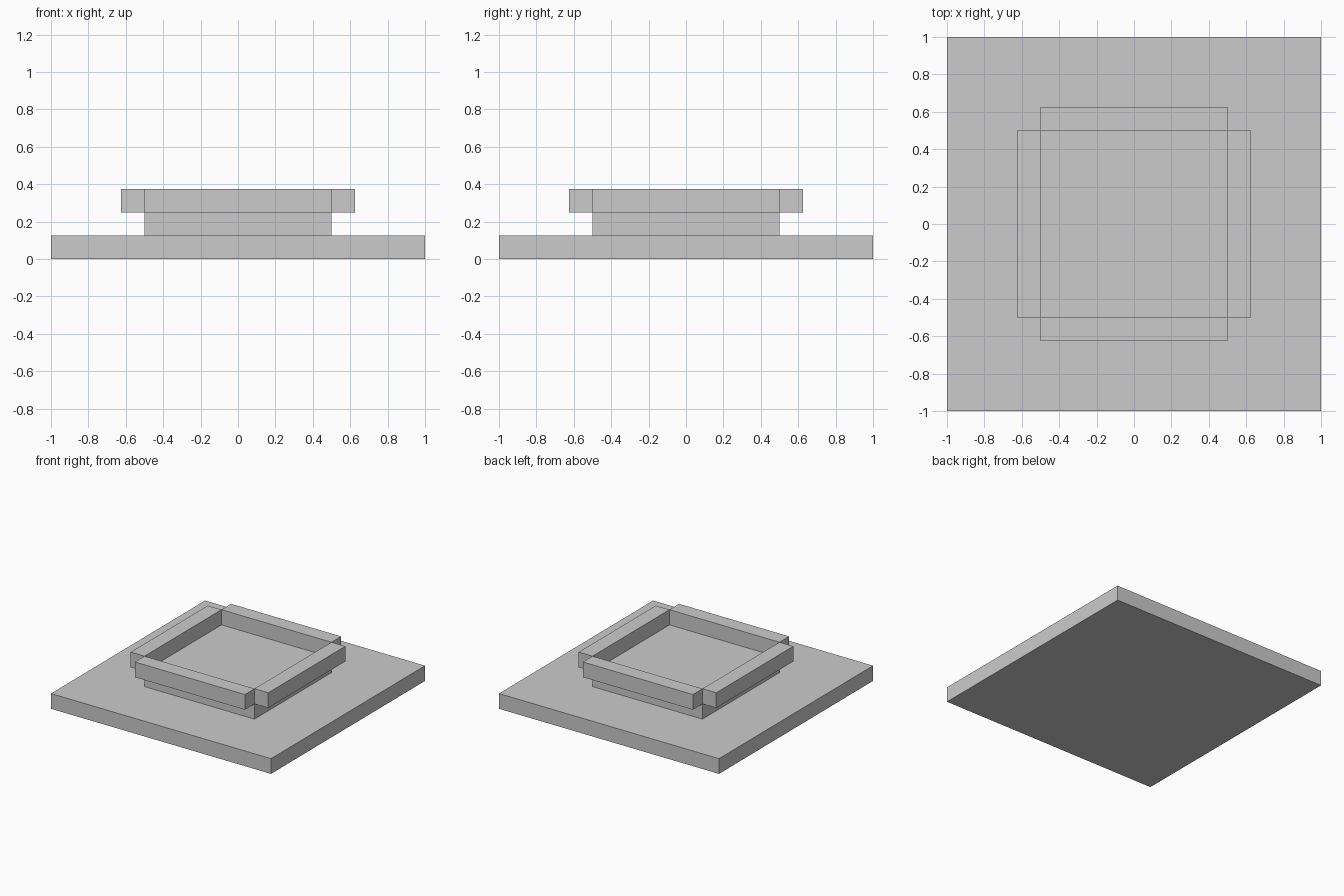
import bpy
import bmesh
from math import pi
from mathutils import Matrix, Vector

if "Cube" in bpy.data.objects:
    bpy.data.objects.remove(bpy.data.objects["Cube"])

T = 0.125  # thickness shared by every layer


def box(name, size, centre, turn=0.0):
    """Box of the given size, placed at centre, then turned about the z axis."""
    bm = bmesh.new()
    bmesh.ops.create_cube(bm, size=1.0)
    bmesh.ops.scale(bm, vec=Vector(size), verts=bm.verts)
    bmesh.ops.translate(bm, vec=Vector(centre), verts=bm.verts)
    bmesh.ops.rotate(bm, cent=(0, 0, 0), matrix=Matrix.Rotation(turn, 3, 'Z'), verts=bm.verts)
    mesh = bpy.data.meshes.new(name)
    bm.to_mesh(mesh)
    bm.free()
    obj = bpy.data.objects.new(name, mesh)
    bpy.context.collection.objects.link(obj)
    return obj


# Wide base plate
box("base_plate", (2, 2, T), (0, 0, T / 2))

# Raised square platform
box("platform", (1, 1, T), (0, 0, 1.5 * T))

# Four rim bars just outside the platform edges, with open corner notches
for i, side in enumerate(("front", "right", "back", "left")):
    box(f"rim_{side}", (1, T, T), (0, -0.5 - T / 2, 2.5 * T), i * pi / 2)
